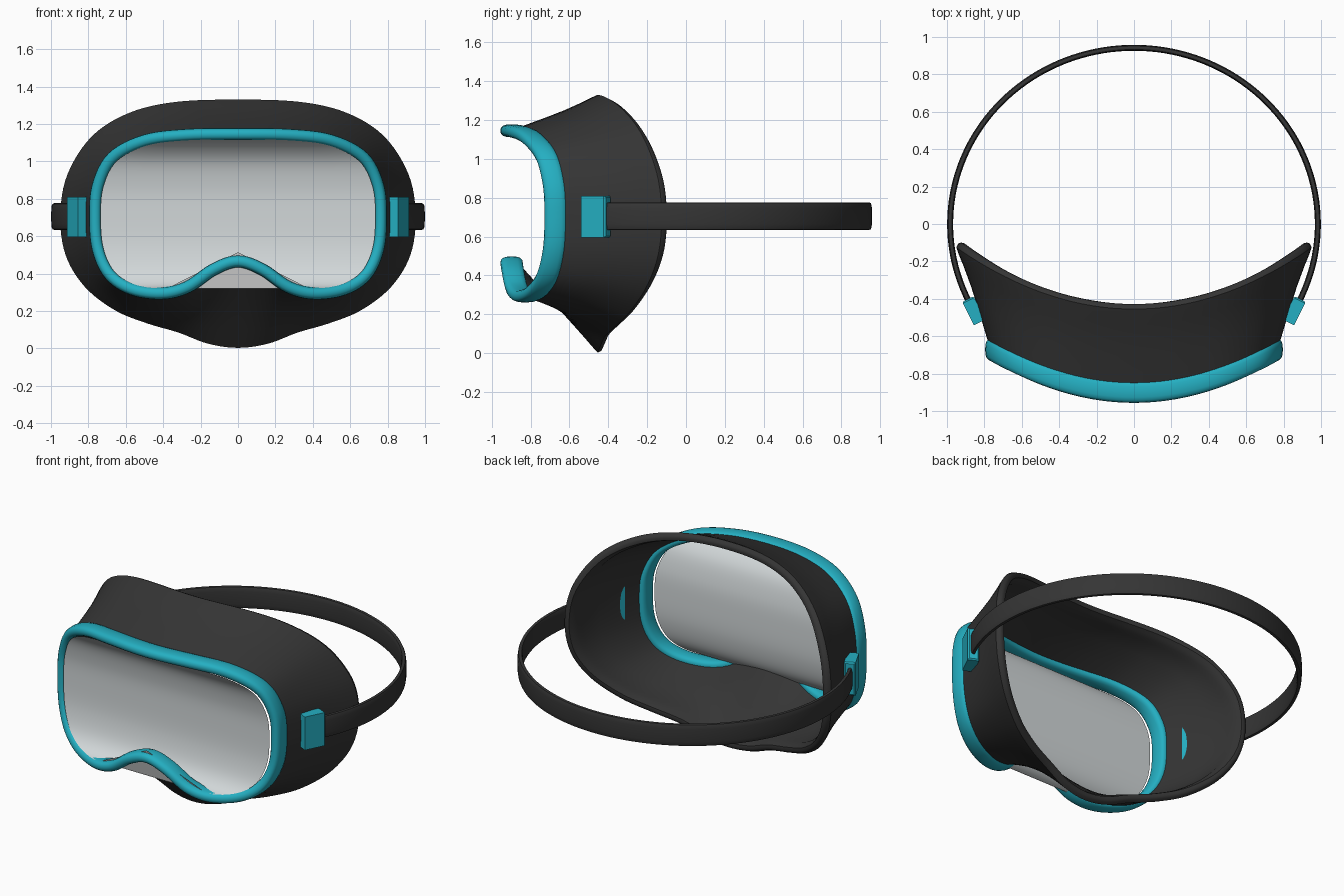
import bpy, bmesh, math
from mathutils import Vector

old = bpy.data.objects.get("Cube")
if old:
    bpy.data.objects.remove(old, do_unlink=True)


def material(name, rgb, rough=0.5):
    m = bpy.data.materials.new(name)
    m.use_nodes = True
    m.diffuse_color = (*rgb, 1)
    node = m.node_tree.nodes["Principled BSDF"]
    node.inputs["Base Color"].default_value = (*rgb, 1)
    node.inputs["Roughness"].default_value = rough
    return m


black = material("black_rubber", (0.035, 0.035, 0.035))
teal = material("teal_plastic", (0.018, 0.43, 0.54))
grey = material("lens_grey", (0.65, 0.69, 0.70))
pale = material("lens_pale", (0.93, 0.94, 0.94))


def finish(name, bm, mat, smooth=True):
    bmesh.ops.recalc_face_normals(bm, faces=bm.faces)
    mesh = bpy.data.meshes.new(name)
    bm.to_mesh(mesh)
    bm.free()
    mesh.materials.append(mat)
    ob = bpy.data.objects.new(name, mesh)
    bpy.context.collection.objects.link(ob)
    if smooth:
        bpy.ops.object.select_all(action='DESELECT')
        ob.select_set(True)
        bpy.context.view_layer.objects.active = ob
        bpy.ops.object.shade_smooth_by_angle(angle=math.radians(45))
    return ob


def skin(name, rows, mat, close_rows=True, close_cols=True, caps=False):
    """Bridge a list of equal-length point rows into a surface."""
    bm = bmesh.new()
    vs = [[bm.verts.new(p) for p in row] for row in rows]
    n, m = len(vs), len(vs[0])
    for i in range(n if close_rows else n - 1):
        for j in range(m if close_cols else m - 1):
            a, b = vs[i], vs[(i + 1) % n]
            k = (j + 1) % m
            bm.faces.new((a[j], a[k], b[k], b[j]))
    if caps:
        bm.faces.new(vs[0])
        bm.faces.new(vs[-1])
    return finish(name, bm, mat)


def outline(half, steps=6):
    """Mirror half an x-z outline and smooth it into a closed loop."""
    pts = [Vector(p) for p in half]
    pts += [Vector((-p.x, p.y)) for p in pts[-2:0:-1]]
    n, out = len(pts), []
    for i in range(n):
        a, b, c, d = (pts[(i + k) % n] for k in (-1, 0, 1, 2))
        for s in range(steps):
            t = s / steps
            out.append(0.5 * (2 * b + (c - a) * t + (2 * a - 5 * b + 4 * c - d) * t * t
                              + (3 * b - a - 3 * c + d) * t ** 3))
    return out


def outward(loop):
    """Outward directions of a loop that runs clockwise from the top."""
    res = []
    for i in range(len(loop)):
        d = loop[(i + 1) % len(loop)] - loop[i - 1]
        res.append(Vector((-d.y, d.x)).normalized())
    return res


def superellipse(rx, ry, power, count):
    res = []
    for i in range(count):
        a = 2 * math.pi * i / count
        c, s = math.cos(a), math.sin(a)
        res.append((math.copysign(abs(c) ** power, c) * rx,
                    math.copysign(abs(s) ** power, s) * ry))
    return res


BOW = 0.39  # wrap-around curvature of the mask

front = outline([(0, 1.145), (.28, 1.14), (.5, 1.11), (.67, 1.02), (.748, .87),
                 (.763, .7), (.748, .53), (.685, .395), (.57, .318), (.41, .294),
                 (.27, .328), (.13, .422), (0, .465)])
back = outline([(0, 1.33), (.33, 1.318), (.58, 1.26), (.78, 1.135), (.912, .93),
                (.95, .71), (.922, .5), (.82, .33), (.66, .205), (.49, .135),
                (.32, .085), (.16, .025), (0, 0.003)])
fn, bn = outward(front), outward(back)

# Rim: rounded band swept around the lens opening
section = superellipse(.033, .058, .75, 16)
skin("rim", [[(p.x + n.x * u, -.898 + BOW * p.x ** 2 + v, p.y + n.y * u)
              for u, v in section] for p, n in zip(front, fn)], teal)

# Skirt: thin flared wall from the rim to the face edge, with a thick rounded lip
wall = [(0, .012), (.2, .006), (.4, 0), (.6, -.004), (.8, -.003), (.93, 0), (1, 0),
        (1.045, -.01), (1.06, -.025), (1.05, -.043), (1, -.052),
        (.93, -.05), (.85, -.036), (.6, -.02), (.3, -.012), (0, -.012)]
rows = []
for p, n, q, m in zip(front, fn, back, bn):
    a = Vector((p.x, -.875 + BOW * p.x ** 2, p.y))
    b = Vector((q.x, -.455 + .365 * q.x ** 2, q.y))
    row = []
    for s, off in wall:
        t = min(s, 1)
        w = n.lerp(m, t)
        c = a.lerp(b, t) + Vector((w.x, 0, w.y)) * off
        c.y += (s - t) * .45
        row.append(c)
    rows.append(row)
skin("skirt", rows, black)

# Lens: sheet of straight spans joining the two sides of the rim, down to the lobes
lowest = min(range(len(front) // 2), key=lambda i: front[i].y)
rows = []
for p, n in zip(front[1:lowest + 1], fn[1:]):
    e = p - n * .028
    y = -.94 + BOW * e.x ** 2
    rows.append([(e.x * k / 4, y, e.y) for k in range(-4, 5)])
skin("lens", rows, grey, close_rows=False, close_cols=False)

# Nose plate: flat piece of lens beneath the nose arch
bm = bmesh.new()
bm.faces.new([bm.verts.new(p) for p in
              ((0, -.932, .514), (-.38, -.872, .32), (.38, -.872, .32))])
finish("nose_plate", bm, pale, smooth=False)

# Strap: flat band round the back of the head
band = superellipse(.016, .071, .6, 16)
rows = []
for i in range(97):
    a = -.46 + (math.pi + .92) * i / 96
    rows.append([((.983 + u) * math.cos(a), (.942 + u) * math.sin(a), .705 + v)
                 for u, v in band])
skin("strap", rows, black, close_rows=False, caps=True)

# Clips joining the strap to the skirt
for side, label in ((1, "left"), (-1, "right")):
    bm = bmesh.new()
    bmesh.ops.create_cube(bm, size=1)
    bmesh.ops.scale(bm, vec=(.068, .14, .214), verts=bm.verts)
    rear = [e for e in bm.edges if all(v.co.y > 0 for v in e.verts)]
    bmesh.ops.bevel(bm, geom=rear, offset=.008, segments=1, affect='EDGES')
    clip = finish(label + "_clip", bm, teal, smooth=False)
    clip.location = (side * .857, -.464, .703)
    clip.rotation_euler.z = -side * .46
